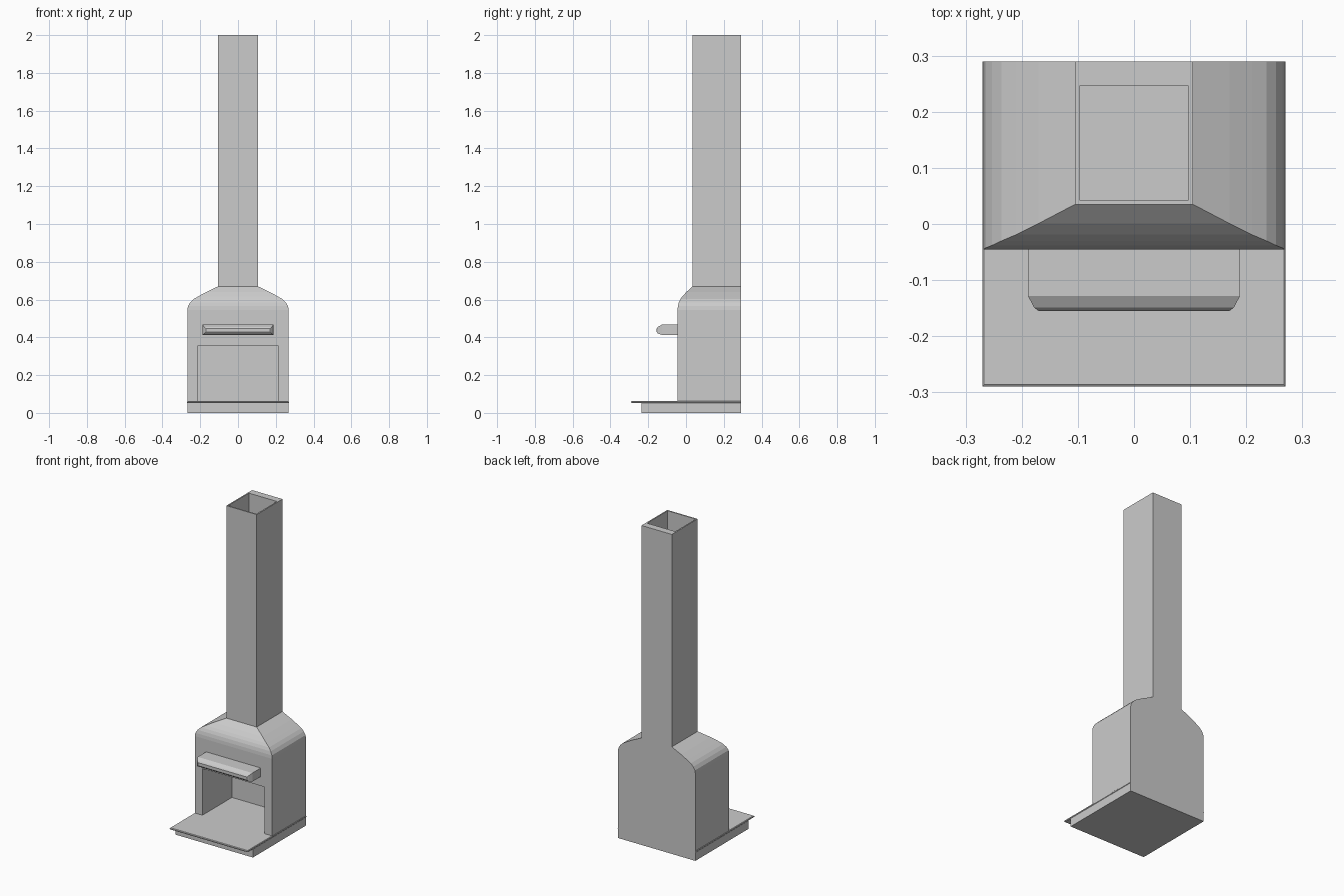
import bpy

if "Cube" in bpy.data.objects:
    bpy.data.objects.remove(bpy.data.objects["Cube"])


def loft(name, rings):
    """Skin a stack of four-cornered rings and cap both ends."""
    verts = [p for ring in rings for p in ring]
    n = len(rings)
    faces = [(3, 2, 1, 0), tuple(4 * (n - 1) + i for i in range(4))]
    for r in range(n - 1):
        for i in range(4):
            j = (i + 1) % 4
            faces.append((4 * r + i, 4 * r + j, 4 * r + 4 + j, 4 * r + 4 + i))
    mesh = bpy.data.meshes.new(name)
    mesh.from_pydata(verts, [], faces)
    obj = bpy.data.objects.new(name, mesh)
    bpy.context.collection.objects.link(obj)
    return obj


def level(z, hx, y0, y1):
    """Horizontal ring, symmetric in x."""
    return [(-hx, y0, z), (hx, y0, z), (hx, y1, z), (-hx, y1, z)]


def upright(y, hx, z0, z1):
    """Vertical ring facing the front, symmetric in x."""
    return [(-hx, y, z0), (hx, y, z0), (hx, y, z1), (-hx, y, z1)]


def cut(target, cutter):
    cutter.hide_render = True
    cutter.hide_viewport = True
    cutter.display_type = 'WIRE'
    mod = target.modifiers.new(cutter.name, 'BOOLEAN')
    mod.operation = 'DIFFERENCE'
    mod.solver = 'EXACT'
    mod.object = cutter


BACK = 0.29

# Plinth and overhanging hearth slab with softened edges
loft("plinth", [level(0, 0.268, -0.235, BACK), level(0.052, 0.268, -0.235, BACK)])
loft("hearth_slab", [level(0.052, 0.267, -0.286, BACK), level(0.055, 0.27, -0.29, BACK),
                     level(0.060, 0.27, -0.29, BACK), level(0.063, 0.267, -0.286, BACK)])

# Firebox walls, curved hood and chimney: (z, half width, front y)
profile = [(0.06, 0.268, -0.045), (0.545, 0.268, -0.045), (0.565, 0.265, -0.043),
           (0.585, 0.253, -0.038), (0.602, 0.236, -0.030), (0.617, 0.210, -0.019),
           (0.639, 0.170, 0.001), (0.67, 0.105, 0.035), (2.0, 0.105, 0.035)]
body = loft("fireplace_body", [level(z, hx, y, BACK) for z, hx, y in profile])

# Fire opening and the flue that narrows into the chimney
cut(body, loft("opening_cutter", [level(0.03, 0.215, -0.1, 0.247),
                                  level(0.355, 0.215, -0.1, 0.247)]))
cut(body, loft("flue_cutter", [level(0.30, 0.213, 0.0, 0.246),
                               level(0.40, 0.213, 0.0, 0.246),
                               level(0.64, 0.097, 0.043, 0.246),
                               level(2.1, 0.097, 0.043, 0.246)]))

# Mantel shelf with a chamfered front
loft("mantel_shelf", [upright(-0.155, 0.170, 0.428, 0.447),
                      upright(-0.149, 0.178, 0.420, 0.455),
                      upright(-0.128, 0.189, 0.413, 0.467),
                      upright(-0.040, 0.189, 0.413, 0.467)])
